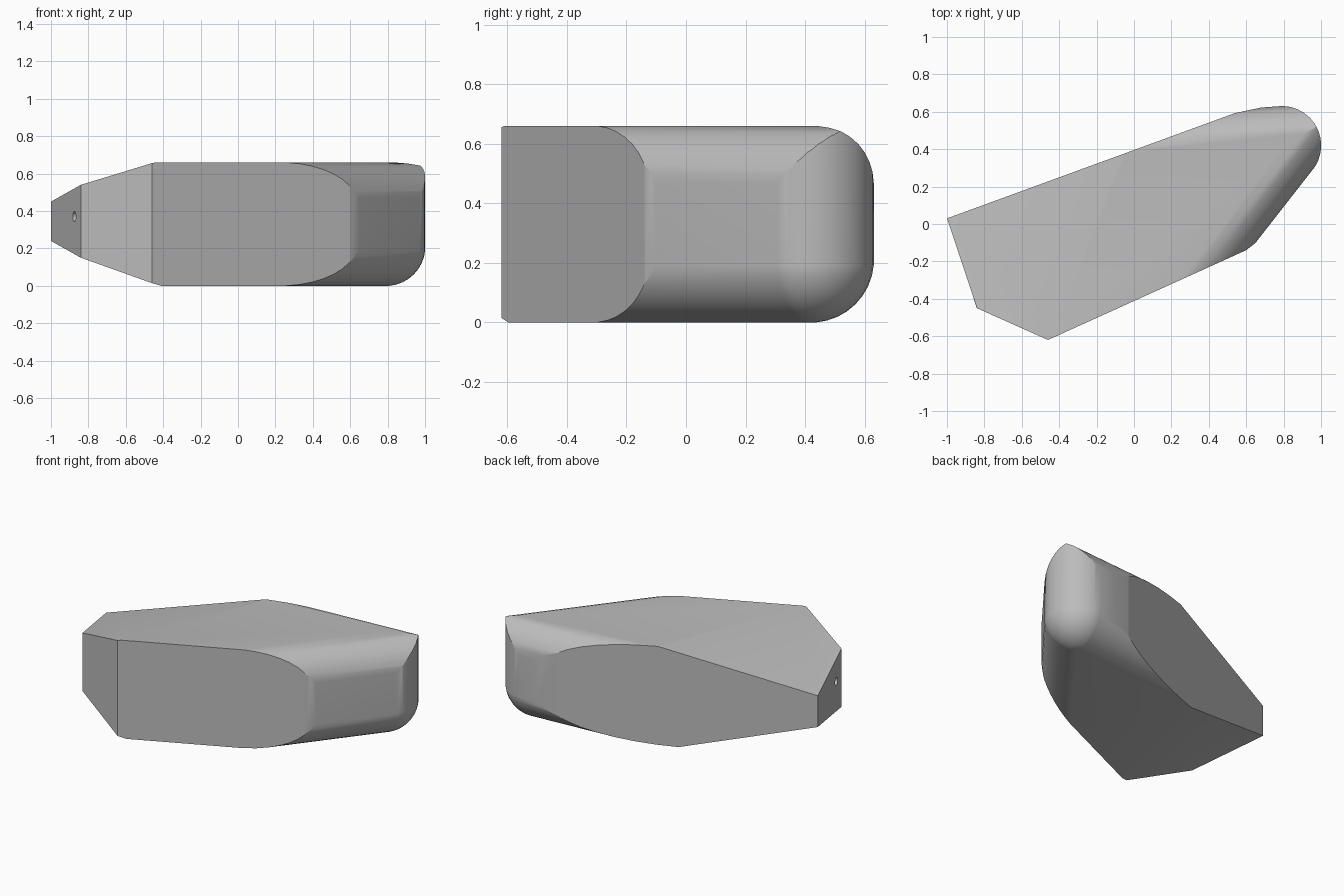
import bpy
import bmesh
from math import cos, sin, radians
from mathutils import Vector

old = bpy.data.objects.get("Cube")
if old:
    bpy.data.objects.remove(old, do_unlink=True)

HEIGHT, R = 0.66, 0.21           # body height and rounding radius
TIP = Vector((0.79, 0.42, 0))    # centre of the rounded tip
SIDE, BACK = -38, 94             # directions the two tip walls face, in degrees

bm = bmesh.new()
bmesh.ops.create_cube(bm, size=1)
bmesh.ops.scale(bm, verts=bm.verts, vec=(4, 4, HEIGHT))
bmesh.ops.translate(bm, verts=bm.verts, vec=(0, 0, HEIGHT / 2))


def cut(point, normal):
    """Slice away everything beyond a plane and close the opening."""
    bmesh.ops.bisect_plane(bm, geom=bm.verts[:] + bm.edges[:] + bm.faces[:], dist=1e-5,
                           plane_co=point, plane_no=normal, clear_outer=True)
    rim = [e for e in bm.edges if e.is_boundary]
    if rim:
        bmesh.ops.holes_fill(bm, edges=rim, sides=0)


def heading(degrees, tilt=0):
    a, t = radians(degrees), radians(tilt)
    return Vector((cos(a) * cos(t), sin(a) * cos(t), sin(t)))


def cut_wall(a, b):
    """Vertical cut through two plan points, body on the left of a to b."""
    d = Vector(b) - Vector(a)
    normal = Vector((d.y, -d.x, 0)).normalized()
    cut((*a, 0), normal)
    return normal


def cut_slope(a, b, c, up):
    normal = (Vector(b) - Vector(a)).cross(Vector(c) - Vector(a)).normalized()
    cut(a, normal if normal.z * up > 0 else -normal)


# Flat side panels and the narrow end
front_normal = cut_wall((-0.46, -0.62), (0.6, -0.14))
back_normal = cut_wall((0.6, 0.615), (-1, 0.03))
end_normal = cut_wall((-1, 0.03), (-0.84, -0.45))
cut_wall((-0.84, -0.45), (-0.46, -0.62))

# Sloping top and bottom of the narrow end
cut_slope((-0.84, -0.45, 0.54), (-1, 0.03, 0.45), (-0.44, -0.61, 0.66), 1)
cut_slope((-0.84, -0.45, 0.15), (-1, 0.03, 0.24), (-0.41, -0.6, 0), -1)

# Rounded tip: a ball-shaped underside, and two straight roundings meeting on top
STEPS = 12
for i in range(STEPS + 1):
    angle = SIDE + (BACK - SIDE) * i / STEPS
    for tilt in range(0, 90, 10):
        n = heading(angle, -tilt)
        cut(TIP + Vector((0, 0, R)) + n * R, n)
        if i in (0, STEPS) and tilt:
            n = heading(angle, tilt)
            cut(TIP + Vector((0, 0, HEIGHT - R)) + n * R, n)

# Slightly eased corners between panels and tip walls
cut((0.6, -0.14, 0), heading(-52))
cut((0.54, 0.593, 0), heading(102))

bmesh.ops.remove_doubles(bm, verts=bm.verts, dist=2e-4)
bmesh.ops.recalc_face_normals(bm, faces=bm.faces)

# Smooth roundings with crisp borders around the flat panels
for f in bm.faces:
    f.smooth = True
for e in bm.edges:
    panel = any(f.normal.dot(n) > 0.9995 for f in e.link_faces for n in (front_normal, back_normal))
    e.smooth = e.calc_face_angle(0) < radians(20) and not panel

mesh = bpy.data.meshes.new("body")
bm.to_mesh(mesh)
bm.free()
body = bpy.data.objects.new("body", mesh)
bpy.context.collection.objects.link(body)

grey = bpy.data.materials.new("plain grey")
grey.use_nodes = True
grey.diffuse_color = (0.5, 0.5, 0.5, 1)
grey.node_tree.nodes["Principled BSDF"].inputs["Base Color"].default_value = (0.5, 0.5, 0.5, 1)
mesh.materials.append(grey)

# Small pin hole in the narrow end
bpy.ops.mesh.primitive_cylinder_add(vertices=24, radius=0.027, depth=0.3, location=(-0.875, -0.345, 0.37),
                                    rotation=end_normal.to_track_quat('Z', 'Y').to_euler())
drill = bpy.context.object
drill.name = "pin_hole_cutter"
drill.hide_render = True
drill.data.materials.append(grey)

bpy.ops.object.select_all(action='DESELECT')
bpy.context.view_layer.objects.active = body
body.select_set(True)
hole = body.modifiers.new("pin hole", 'BOOLEAN')
hole.operation = 'DIFFERENCE'
hole.object = drill
bpy.ops.object.modifier_apply(modifier=hole.name)
bpy.data.objects.remove(drill, do_unlink=True)

shading = body.modifiers.new("even shading", 'WEIGHTED_NORMAL')
shading.keep_sharp = True
